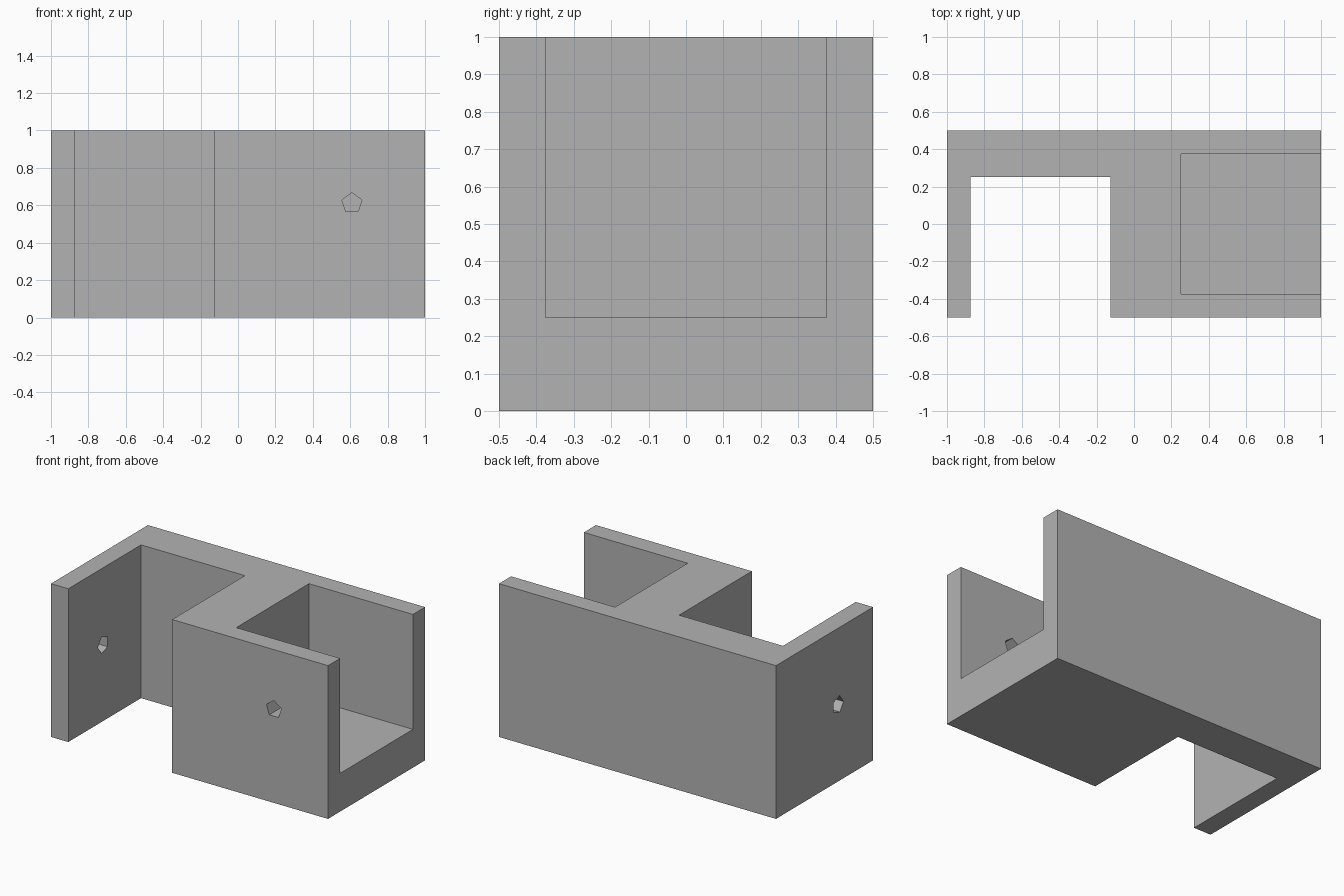
import bpy
import bmesh
from math import pi, cos, sin
from mathutils import Matrix, Vector

old = bpy.data.objects.get("Cube")
if old:
    bpy.data.objects.remove(old, do_unlink=True)

grey = bpy.data.materials.new("plain grey")
grey.use_nodes = True
grey.diffuse_color = (0.45, 0.45, 0.45, 1)
grey.node_tree.nodes["Principled BSDF"].inputs["Base Color"].default_value = grey.diffuse_color


def prism(name, points, direction):
    """Extrude a flat outline along a direction."""
    bm = bmesh.new()
    face = bm.faces.new([bm.verts.new(p) for p in points])
    new = bmesh.ops.extrude_face_region(bm, geom=[face])["geom"]
    bmesh.ops.translate(bm, vec=direction, verts=[v for v in new if isinstance(v, bmesh.types.BMVert)])
    bmesh.ops.recalc_face_normals(bm, faces=bm.faces)
    mesh = bpy.data.meshes.new(name)
    bm.to_mesh(mesh)
    bm.free()
    mesh.materials.append(grey)
    obj = bpy.data.objects.new(name, mesh)
    bpy.context.collection.objects.link(obj)
    return obj


def cut(body, cutter):
    cutter.hide_render = True
    cutter.hide_viewport = True
    mod = body.modifiers.new(cutter.name, "BOOLEAN")
    mod.operation = "DIFFERENCE"
    mod.solver = "EXACT"
    mod.object = cutter


# Block with a slot open to the front, top and bottom
outline = [(-1, -0.5), (-0.875, -0.5), (-0.875, 0.25), (-0.125, 0.25),
           (-0.125, -0.5), (1, -0.5), (1, 0.5), (-1, 0.5)]
body = prism("bracket_body", [(x, y, 0) for x, y in outline], (0, 0, 1))

# Pocket open to the top and the left end
pocket = [(0.25, -0.375), (1.2, -0.375), (1.2, 0.375), (0.25, 0.375)]
cut(body, prism("pocket_cutter", [(x, y, 0.25) for x, y in pocket], (0, 0, 1)))

# Five-sided screw holes through the two thin walls
radius = 0.056
angles = [2 * pi * i / 5 for i in range(5)]
front_hole = [(0.609 + radius * sin(a), -0.6, 0.611 + radius * cos(a)) for a in angles]
cut(body, prism("front_hole_cutter", front_hole, (0, 0.3, 0)))
side_hole = [(-1.1, -0.14 - radius * cos(a), 0.5 + radius * sin(a)) for a in angles]
cut(body, prism("side_hole_cutter", side_hole, (0.3, 0, 0)))
